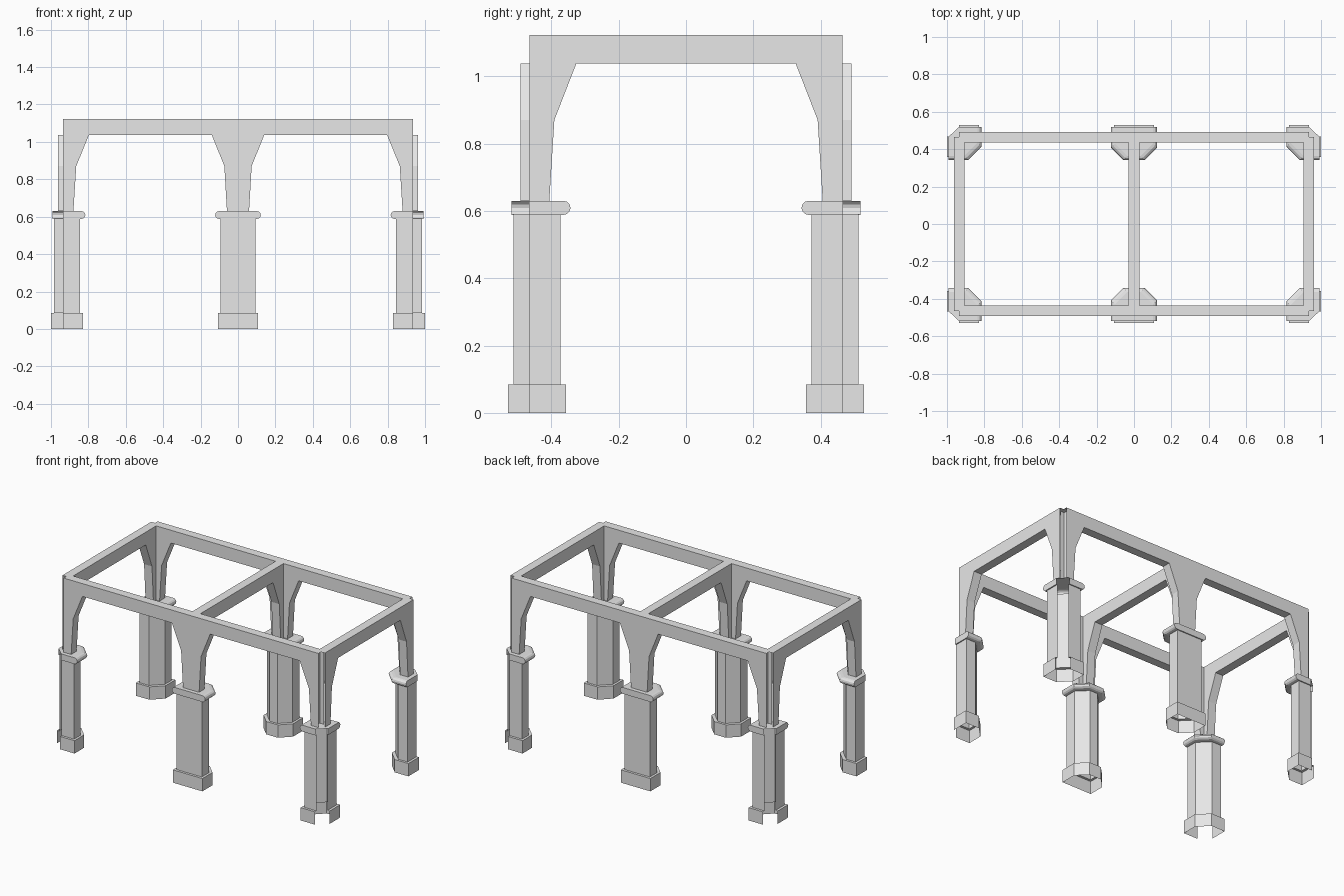
import bpy
import bmesh
import math

if "Cube" in bpy.data.objects:
    bpy.data.objects.remove(bpy.data.objects["Cube"], do_unlink=True)

stone = bpy.data.materials.new("light_grey_stone")
stone.use_nodes = True
GREY = (0.8, 0.8, 0.8, 1.0)
stone.diffuse_color = GREY
stone.node_tree.nodes["Principled BSDF"].inputs["Base Color"].default_value = GREY

CAP_TOP = 0.63      # where the arches stand on the columns
BEAM_LOW = 1.037
BEAM_TOP = 1.122


def finish(name, bm):
    mesh = bpy.data.meshes.new(name)
    bm.to_mesh(mesh)
    bm.free()
    mesh.materials.append(stone)
    obj = bpy.data.objects.new(name, mesh)
    bpy.context.collection.objects.link(obj)
    return obj


# Column outlines: g grows the inner sides, h grows the outer sides
def corner_outline(g, h):
    xi, yi, xo, yo, c = 0.845 - g, 0.372 - g, 0.984 + h, 0.512 + h, 0.07
    return [(0.935, yo), (xi, yo), (xi, yi + c), (xi + c, yi), (xo, yi), (xo, 0.467)]


def middle_outline(g, h):
    w, yi, yo, c = 0.093 + g, 0.372 - g, 0.512 + h, 0.065
    return [(w, yo), (-w, yo), (-w, yi + c), (-w + c, yi), (w - c, yi), (w, yi + c)]


def loft(name, outline, levels, sx, sy, closed, cap):
    """Skin a stack of outlines; levels are (z, g, h)."""
    bm = bmesh.new()
    rings = [[bm.verts.new((sx * x, sy * y, z)) for x, y in outline(g, h)]
             for z, g, h in levels]
    n = len(rings[0])
    for low, high in zip(rings, rings[1:]):
        for i in range(n if closed else n - 1):
            j = (i + 1) % n
            bm.faces.new((low[i], low[j], high[j], high[i]))
    if cap:
        bm.faces.new(rings[-1])
    if sx * sy < 0:
        bmesh.ops.reverse_faces(bm, faces=bm.faces[:])
    return finish(name, bm)


BASE = [(0, 0.015, 0.016), (0.085, 0.015, 0.016), (0.085, 0, 0)]
SHAFT = [(0.085, 0, 0), (0.59, 0, 0)]
R = 0.021
STEPS = 6
CAPITAL = [(0.588, 0, 0)]
for k in range(STEPS + 1):
    a = math.pi * (k / STEPS - 0.5)
    CAPITAL.append((CAP_TOP - R + R * math.sin(a), 0.008 + R * math.cos(a), 0.007))


def column(place, outline, sx, sy, closed):
    loft(place + "_column_base", outline, BASE, sx, sy, closed, False)
    loft(place + "_column_shaft", outline, SHAFT, sx, sy, closed, False)
    loft(place + "_column_capital", outline, CAPITAL, sx, sy, closed, True)


# Six columns; the four corner ones are open on their outer corner
for sy, depth in ((-1, "front"), (1, "back")):
    column(depth + "_middle", middle_outline, 1, sy, True)
    for sx, side in ((1, "left"), (-1, "right")):
        column(depth + "_" + side, corner_outline, sx, sy, False)


# Arched frames: mirrored profile given thickness, with open ends
def frame(name, half, near, far, along_x):
    profile = half + [(-u, z) for u, z in reversed(half)]
    bm = bmesh.new()

    def ring(v):
        return [bm.verts.new((u, v, z) if along_x else (v, u, z)) for u, z in profile]

    a, b = ring(near), ring(far)
    bm.faces.new(a)
    bm.faces.new(b[::-1])
    for i, (u, z) in enumerate(profile):
        j = (i + 1) % len(profile)
        if abs(u - profile[j][0]) > 0.0001:
            bm.faces.new((a[j], a[i], b[i], b[j]))
    bmesh.ops.recalc_face_normals(bm, faces=bm.faces[:])
    return finish(name, bm)


LONG = [(0.935, BEAM_TOP), (0.935, CAP_TOP), (0.88, CAP_TOP), (0.865, 0.87),
        (0.797, BEAM_LOW), (0.14, BEAM_LOW), (0.073, 0.87), (0.059, CAP_TOP)]
CROSS = [(0.465, BEAM_TOP), (0.465, CAP_TOP), (0.406, CAP_TOP), (0.391, 0.87),
         (0.326, BEAM_LOW)]

frame("front_arch_frame", LONG, -0.492, -0.435, True)
frame("back_arch_frame", LONG, 0.435, 0.492, True)
frame("left_arch_frame", CROSS, 0.905, 0.963, False)
frame("right_arch_frame", CROSS, -0.963, -0.905, False)
frame("middle_arch_frame", CROSS, -0.029, 0.029, False)
